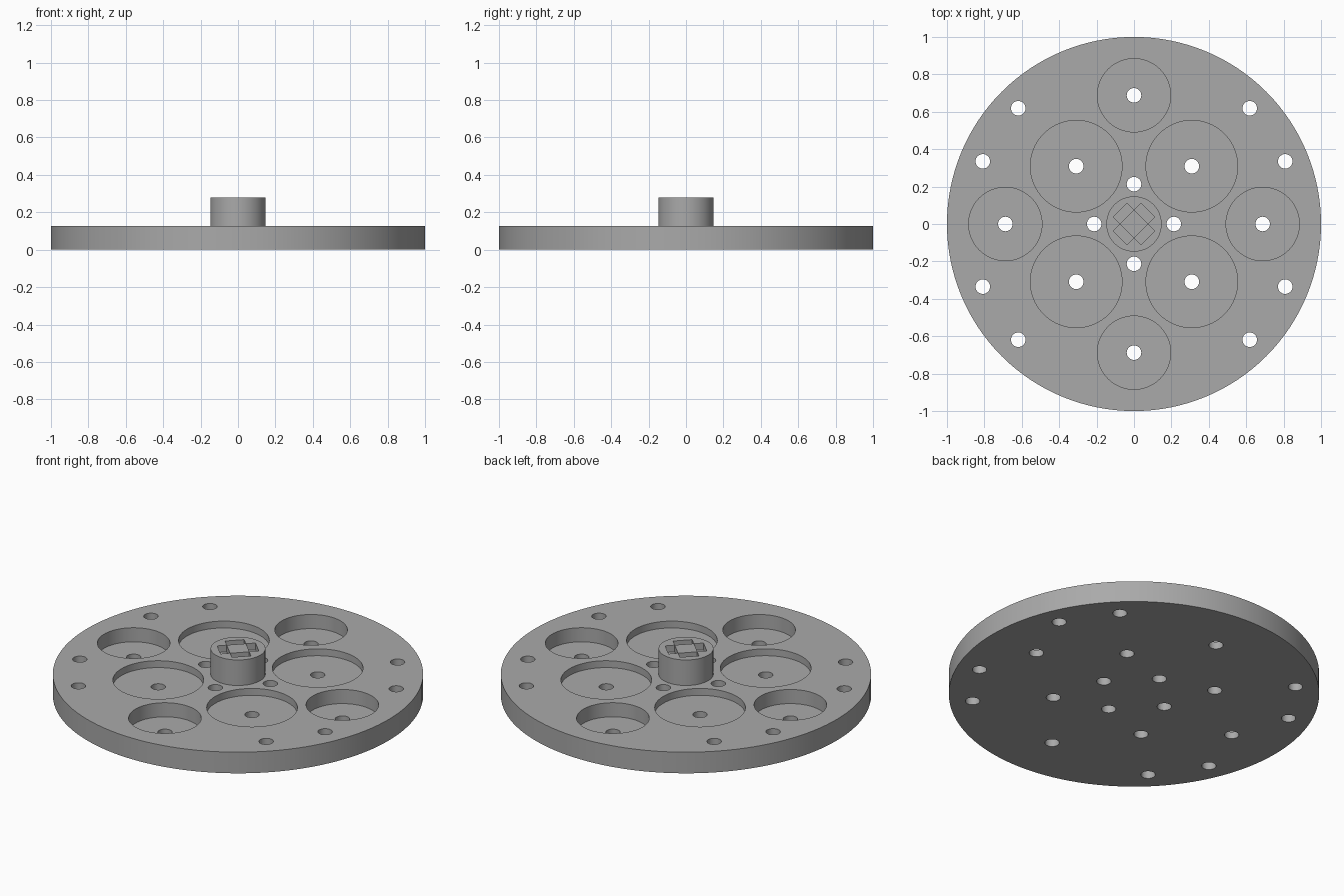
import bpy
import bmesh
import math
from mathutils import Matrix

cube = bpy.data.objects.get("Cube")
if cube:
    bpy.data.objects.remove(cube, do_unlink=True)

DISC_TOP, HUB_TOP = 0.126, 0.278

grey = bpy.data.materials.new("plain_grey")
grey.use_nodes = True
grey.diffuse_color = (0.4, 0.4, 0.4, 1)
grey.node_tree.nodes["Principled BSDF"].inputs["Base Color"].default_value = (0.4, 0.4, 0.4, 1)


def add_cylinder(bm, x, y, radius, z0, z1, sides):
    bmesh.ops.create_cone(bm, cap_ends=True, segments=sides, radius1=radius, radius2=radius,
                          depth=z1 - z0, matrix=Matrix.Translation((x, y, (z0 + z1) / 2)))


def make_object(name, bm):
    mesh = bpy.data.meshes.new(name)
    bm.to_mesh(mesh)
    bm.free()
    mesh.materials.append(grey)
    obj = bpy.data.objects.new(name, mesh)
    bpy.context.collection.objects.link(obj)
    return obj


def cylinders(name, items, sides):
    bm = bmesh.new()
    for x, y, radius, z0, z1 in items:
        add_cylinder(bm, x, y, radius, z0, z1, sides)
    return make_object(name, bm)


def cut(target, cutters):
    bpy.context.view_layer.objects.active = target
    for cutter in cutters:
        mod = target.modifiers.new(cutter.name, 'BOOLEAN')
        mod.operation, mod.solver, mod.object = 'DIFFERENCE', 'EXACT', cutter
        bpy.ops.object.modifier_apply(modifier=mod.name)
        bpy.data.objects.remove(cutter, do_unlink=True)


def smooth(obj):
    bpy.ops.object.select_all(action='DESELECT')
    obj.select_set(True)
    bpy.context.view_layer.objects.active = obj
    bpy.ops.object.shade_smooth_by_angle(angle=math.radians(30))


def ring(radius, angles):
    return [(radius * math.cos(math.radians(a)), radius * math.sin(math.radians(a))) for a in angles]


straight = [0, 90, 180, 270]
diagonal = [45, 135, 225, 315]
side_angles = [22.5, 157.5, 202.5, 337.5]

# Round plate with shallow and deep pockets
plate = cylinders("plate", [(0, 0, 1, 0, DISC_TOP)], 128)
large = [(x, y, 0.245, 0.085, 0.3) for x, y in ring(0.437, diagonal)]
small = [(x, y, 0.196, 0.042, 0.3) for x, y in ring(0.688, straight)]
pockets = cylinders("pocket_cutter", large + small, 64)

# Through holes: pocket centres, around the hub and near the rim
centres = (ring(0.437, diagonal) + ring(0.688, straight) + ring(0.213, straight)
           + ring(0.875, diagonal + side_angles))
holes = cylinders("hole_cutter", [(x, y, 0.039, -0.1, 0.3) for x, y in centres], 32)
cut(plate, [pockets, holes])
smooth(plate)

# Central hub with four slots around a square post
hub = cylinders("hub", [(0, 0, 0.148, 0.1, HUB_TOP)], 64)
bm = bmesh.new()
for angle in diagonal:
    place = (Matrix.Rotation(math.radians(angle), 4, 'Z')
             @ Matrix.Translation((0.079, 0, HUB_TOP))
             @ Matrix.Diagonal((0.052, 0.104, 0.08, 1)))
    bmesh.ops.create_cube(bm, size=1, matrix=place)
cut(hub, [make_object("slot_cutter", bm)])
smooth(hub)
